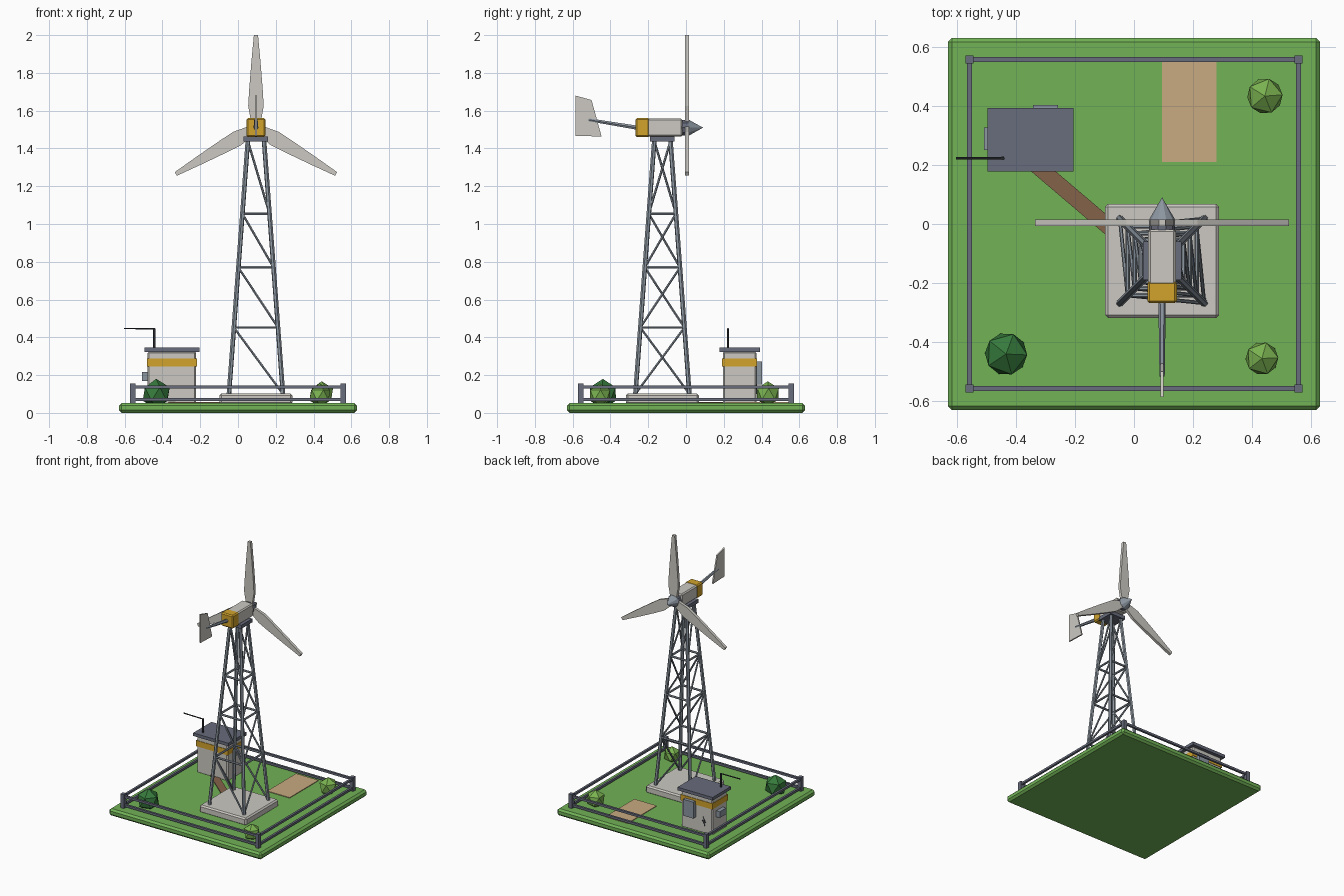
import bpy, bmesh, math
from mathutils import Vector, Matrix

if "Cube" in bpy.data.objects:
    bpy.data.objects.remove(bpy.data.objects["Cube"])


def mat(name, r, g, b):
    lin = [((c / 255 + 0.055) / 1.055) ** 2.4 for c in (r, g, b)]
    m = bpy.data.materials.new(name)
    m.diffuse_color = (*lin, 1)
    m.use_nodes = True
    m.node_tree.nodes["Principled BSDF"].inputs["Base Color"].default_value = m.diffuse_color
    return m


GRASS = mat("grass green", 113, 178, 86)
WHITE = mat("off white", 204, 201, 194)
STEEL = mat("steel grey", 140, 150, 160)
SLATE = mat("slate grey", 104, 108, 124)
YELLOW = mat("yellow", 210, 164, 44)
DARK = mat("charcoal", 52, 55, 60)
LEAF = mat("light leaf", 122, 178, 80)
PINE = mat("dark leaf", 54, 122, 60)
SAND = mat("sand", 200, 170, 128)
SOIL = mat("soil brown", 132, 98, 74)


def make(name, bm, m, bevel=0):
    bmesh.ops.recalc_face_normals(bm, faces=bm.faces)
    me = bpy.data.meshes.new(name)
    bm.to_mesh(me)
    bm.free()
    me.materials.append(m)
    o = bpy.data.objects.new(name, me)
    bpy.context.collection.objects.link(o)
    if bevel:
        b = o.modifiers.new("bevel", 'BEVEL')
        b.width, b.segments = bevel, 1
    return o


def box(name, m, x, y, z, bevel=0):
    """Box from (low, high) ranges on each axis."""
    bm = bmesh.new()
    size = [r[1] - r[0] for r in (x, y, z)]
    mid = [(r[0] + r[1]) / 2 for r in (x, y, z)]
    bmesh.ops.create_cube(bm, size=1, matrix=Matrix.Translation(mid) @ Matrix.Diagonal((*size, 1)))
    return make(name, bm, m, bevel)


def beam(name, m, a, b, r1, r2=None, sides=6):
    """Tapered bar from a to b."""
    a, b = Vector(a), Vector(b)
    d = b - a
    mtx = (Matrix.Translation((a + b) / 2) @ d.to_track_quat('Z', 'Y').to_matrix().to_4x4()
           @ Matrix.Rotation(math.pi / sides, 4, 'Z'))
    bm = bmesh.new()
    bmesh.ops.create_cone(bm, cap_ends=True, segments=sides, radius1=r1,
                          radius2=r1 if r2 is None else r2, depth=d.length, matrix=mtx)
    return make(name, bm, m)


def slab(name, m, pts, push):
    """Polygon extruded along a vector."""
    bm = bmesh.new()
    f = bm.faces.new([bm.verts.new(p) for p in pts])
    ext = bmesh.ops.extrude_face_region(bm, geom=[f], use_keep_orig=True)
    verts = [v for v in ext["geom"] if isinstance(v, bmesh.types.BMVert)]
    bmesh.ops.translate(bm, verts=verts, vec=push)
    return make(name, bm, m)


# Ground, gravel pad and cable trench
box("ground", GRASS, (-.63, .63), (-.63, .63), (0, .052), .014)
box("sand_pad", SAND, (.095, .28), (.21, .55), (.05, .057))
a, b = Vector((-.35, .215, .05)), Vector((-.05, -.04, .05))
side = (b - a).cross(Vector((0, 0, 1))).normalized() * .027
slab("cable_trench", SOIL, [a - side, b - side, b + side, a + side], (0, 0, .008))

# Fence
F = .557
for sx in (-1, 1):
    for sy in (-1, 1):
        box("fence_post", SLATE, (sx * F - .014, sx * F + .014),
            (sy * F - .014, sy * F + .014), (.04, .156))
for s in (-1, 1):
    for z in (.072, .138):
        edge = (s * F - .008, s * F + .008)
        box("fence_rail_x", SLATE, (-F, F), edge, (z - .008, z + .008))
        box("fence_rail_y", SLATE, edge, (-F, F), (z - .008, z + .008))

# Bushes
for name, m, x, y, z, r in (("dark_bush", PINE, -.433, -.44, .1, .08),
                            ("front_bush", LEAF, .433, -.455, .094, .062),
                            ("back_bush", LEAF, .443, .433, .1, .067)):
    bm = bmesh.new()
    bmesh.ops.create_icosphere(bm, subdivisions=1, radius=r,
                               matrix=Matrix.Translation((x, y, z)) @ Matrix.Rotation(x * 3, 4, 'Z'))
    make(name, bm, m)

# Lattice tower
CX, CY = .095, -.125
box("foundation", WHITE, (CX - .193, CX + .193), (CY - .193, CY + .193), (.045, .102), .01)
corners = [(-1, -1), (1, -1), (1, 1), (-1, 1)]
levels = [.1, .452, .77, 1.055, 1.44]


def leg_point(i, z):
    h = .143 + (.043 - .143) * (z - .1) / 1.34
    sx, sy = corners[i % 4]
    return (CX + sx * h, CY + sy * h, z)


for i in range(4):
    beam("tower_leg", STEEL, leg_point(i, .09), leg_point(i, 1.445), .0125)
    for z in levels[1:4]:
        beam("tower_ring", STEEL, leg_point(i, z), leg_point(i + 1, z), .0075)
    for lo, hi in zip(levels, levels[1:]):
        s, e = (i + 1, i) if i == 0 else (i, i + 1)
        beam("tower_brace", STEEL, leg_point(s, lo), leg_point(e, hi), .0065)
box("tower_cap", SLATE, (CX - .065, CX + .065), (CY - .065, CY + .065), (1.437, 1.464))

# Nacelle, hub and nose
HZ = 1.51
box("nacelle", WHITE, (CX - .047, CX + .047), (-.21, -.018), (HZ - .048, HZ + .048), .008)
box("nacelle_rear", YELLOW, (CX - .05, CX + .05), (-.268, -.193), (HZ - .05, HZ + .05), .008)
beam("hub", SLATE, (CX, -.022, HZ), (CX, .016, HZ), .044, sides=10)
beam("nose_cone", STEEL, (CX, .012, HZ), (CX, .09, HZ), .046, 0, 10)

# Three blades
half = [(.02, .024), (.115, .041), (.2, .036), (.35, .024), (.49, .011)]
outline = [(w, r) for r, w in half] + [(-w, r) for r, w in reversed(half)]
for k in range(3):
    rot = Matrix.Rotation(k * math.tau / 3, 4, 'Y')
    pts = [Vector((CX, -.006, HZ)) + rot @ Vector((w, 0, r)) for w, r in outline]
    slab("blade", WHITE, pts, (0, .021, 0))

# Tail boom and vane
beam("tail_boom", STEEL, (CX, -.26, HZ), (CX, -.515, 1.552), .0125, .009)
vane = [(-.585, 1.68), (-.5, 1.656), (-.447, 1.463), (-.585, 1.467)]
slab("tail_vane", WHITE, [(CX - .005, y, z) for y, z in vane], (.01, 0, 0))

# Control shed
box("shed", WHITE, (-.478, -.222), (.195, .373), (.045, .325), .008)
box("shed_band", YELLOW, (-.482, -.218), (.191, .377), (.245, .288))
box("shed_roof", SLATE, (-.495, -.205), (.178, .393), (.322, .345))
box("back_cabinet", STEEL, (-.342, -.257), (.37, .402), (.15, .272))
box("side_vent", STEEL, (-.508, -.475), (.25, .326), (.17, .216))
bolt = [(-.404, .17), (-.425, .13), (-.411, .13), (-.42, .1), (-.394, .142), (-.409, .142)]
slab("bolt_mark", DARK, [(x, .372, z) for x, z in bolt], (0, .004, 0))

# Antenna
beam("antenna_mast", DARK, (-.444, .222, .34), (-.444, .222, .448), .007)
beam("antenna_arm", DARK, (-.44, .222, .445), (-.603, .222, .447), .004)
